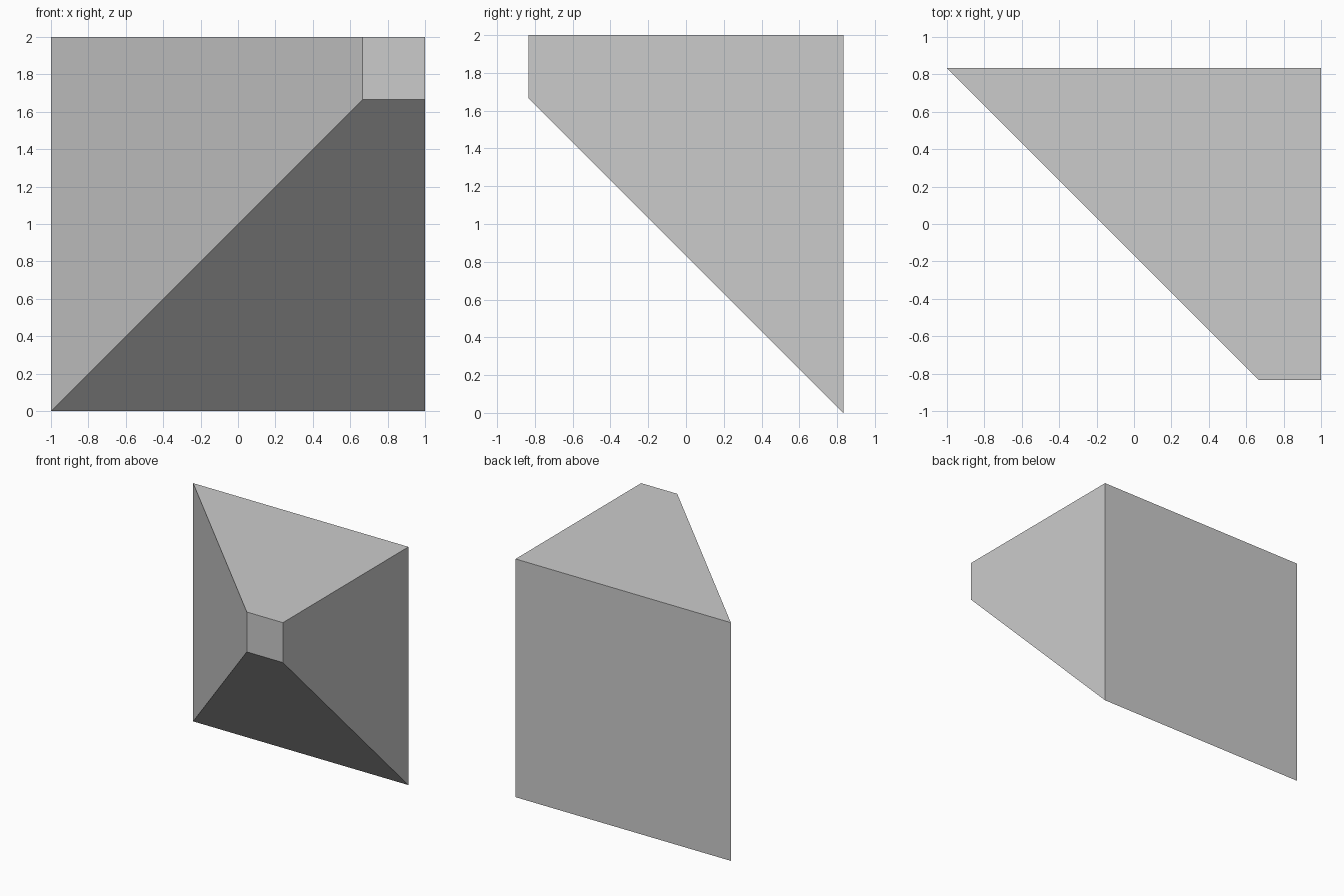
import bpy, bmesh

if "Cube" in bpy.data.objects:
    bpy.data.objects.remove(bpy.data.objects["Cube"])

BACK_Y, FRONT_Y = 0.833, -0.833
BACK_SIZE, FRONT_SIZE = 2.0, 0.335

# Corner wedge: square back tapering to a small square at the upper right front
bm = bmesh.new()
bmesh.ops.create_cube(bm, size=1)
for v in bm.verts:
    back = v.co.y > 0
    size = BACK_SIZE if back else FRONT_SIZE
    v.co = (1.0 if v.co.x > 0 else 1.0 - size,
            BACK_Y if back else FRONT_Y,
            2.0 if v.co.z > 0 else 2.0 - size)
bmesh.ops.recalc_face_normals(bm, faces=bm.faces)
mesh = bpy.data.meshes.new("tapered_corner_block")
bm.to_mesh(mesh)
bm.free()
block = bpy.data.objects.new("tapered_corner_block", mesh)
bpy.context.collection.objects.link(block)
